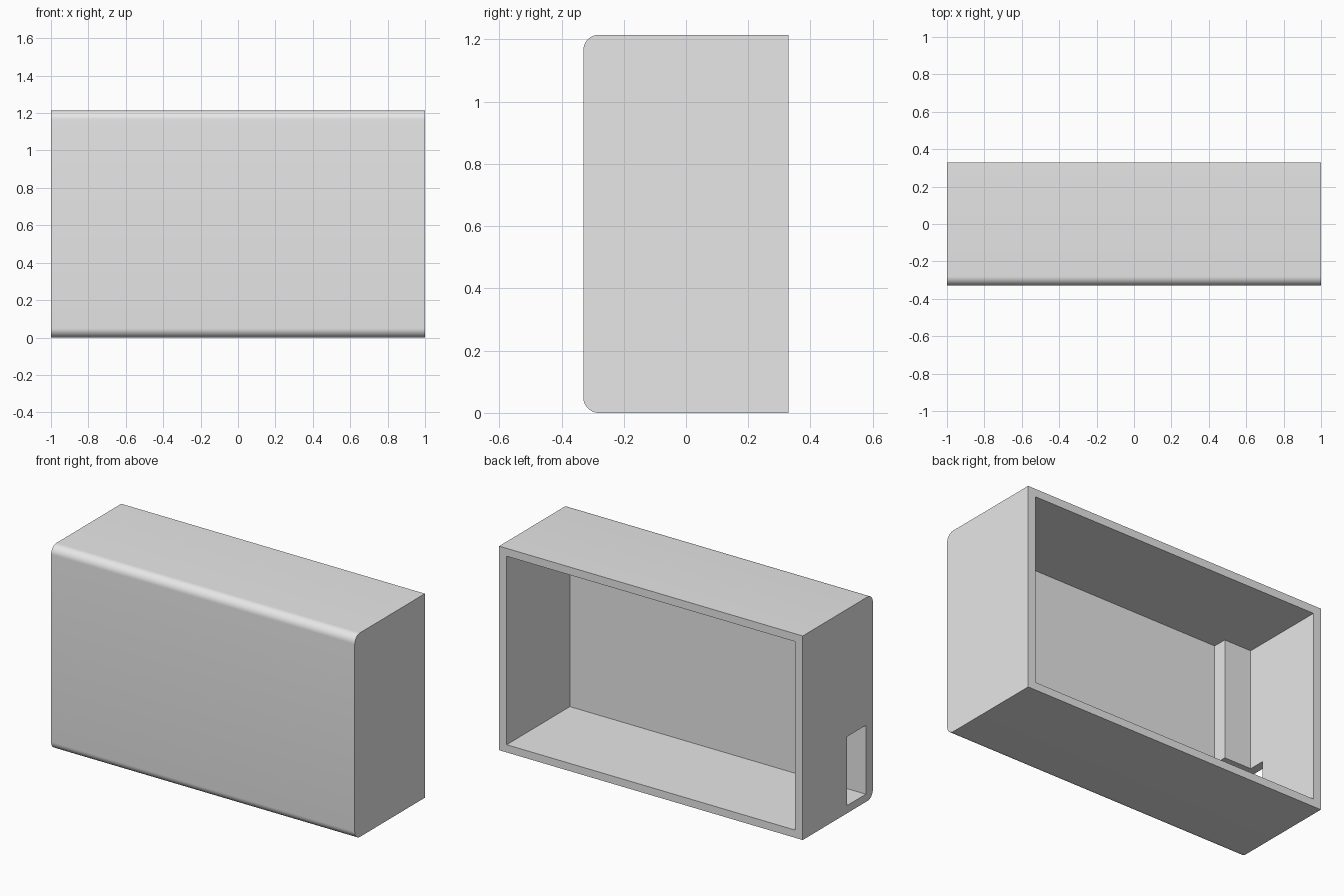
import bpy, bmesh, math

cube = bpy.data.objects.get("Cube")
if cube:
    bpy.data.objects.remove(cube, do_unlink=True)

# Overall size and wall layout
HALF_W, HALF_D, HEIGHT = 1.0, 0.33, 1.215
WALL, FRONT_IN, FLOOR, CEILING = 0.05, -0.264, 0.046, 1.168
RIB_X, RIB_Y, SLOT_Y, SLOT_TOP = -0.773, -0.182, -0.085, 0.456
INNER = HALF_W - WALL


def box(name, x, y, z):
    """Box object spanning the given (min, max) ranges."""
    bm = bmesh.new()
    bmesh.ops.create_cube(bm, size=1)
    for v in bm.verts:
        v.co = [lo if c < 0 else hi for c, (lo, hi) in zip(v.co, (x, y, z))]
    mesh = bpy.data.meshes.new(name)
    bm.to_mesh(mesh)
    bm.free()
    obj = bpy.data.objects.new(name, mesh)
    bpy.context.collection.objects.link(obj)
    return obj


grey = bpy.data.materials.new("plain_grey")
grey.use_nodes = True
colour = (0.8, 0.8, 0.8, 1)
grey.diffuse_color = colour
grey.node_tree.nodes["Principled BSDF"].inputs["Base Color"].default_value = colour

# Outer block with the two long front edges rounded
housing = box("housing", (-HALF_W, HALF_W), (-HALF_D, HALF_D), (0, HEIGHT))
housing.data.materials.append(grey)
bm = bmesh.new()
bm.from_mesh(housing.data)
front_edges = [e for e in bm.edges
               if all(v.co.y < 0 for v in e.verts)
               and abs(e.verts[0].co.x - e.verts[1].co.x) > 1]
bmesh.ops.bevel(bm, geom=front_edges, offset=0.05, offset_type='OFFSET',
                segments=10, profile=0.5, affect='EDGES')
bm.to_mesh(housing.data)
bm.free()

# Open back, deeper pocket beside the corner rib, and side slot under the rib
cutters = [
    box("cavity_cutter", (-INNER, INNER), (RIB_Y, 0.5), (FLOOR, CEILING)),
    box("pocket_cutter", (RIB_X, INNER), (FRONT_IN, 0), (FLOOR, CEILING)),
    box("slot_cutter", (-1.1, -0.6), (FRONT_IN, SLOT_Y), (FLOOR, SLOT_TOP)),
]
for cutter in cutters:
    cutter.hide_render = True
    cut = housing.modifiers.new(cutter.name, 'BOOLEAN')
    cut.operation = 'DIFFERENCE'
    cut.solver = 'EXACT'
    cut.object = cutter

# Bake the cuts and drop the helpers
bpy.context.view_layer.update()
depsgraph = bpy.context.evaluated_depsgraph_get()
baked = bpy.data.meshes.new_from_object(housing.evaluated_get(depsgraph))
housing.modifiers.clear()
housing.data = baked
baked.name = "housing"
for cutter in cutters:
    bpy.data.objects.remove(cutter, do_unlink=True)

# Smooth rounded edges, crisp corners
bpy.ops.object.select_all(action='DESELECT')
housing.select_set(True)
bpy.context.view_layer.objects.active = housing
bpy.ops.object.shade_smooth_by_angle(angle=math.radians(30))
